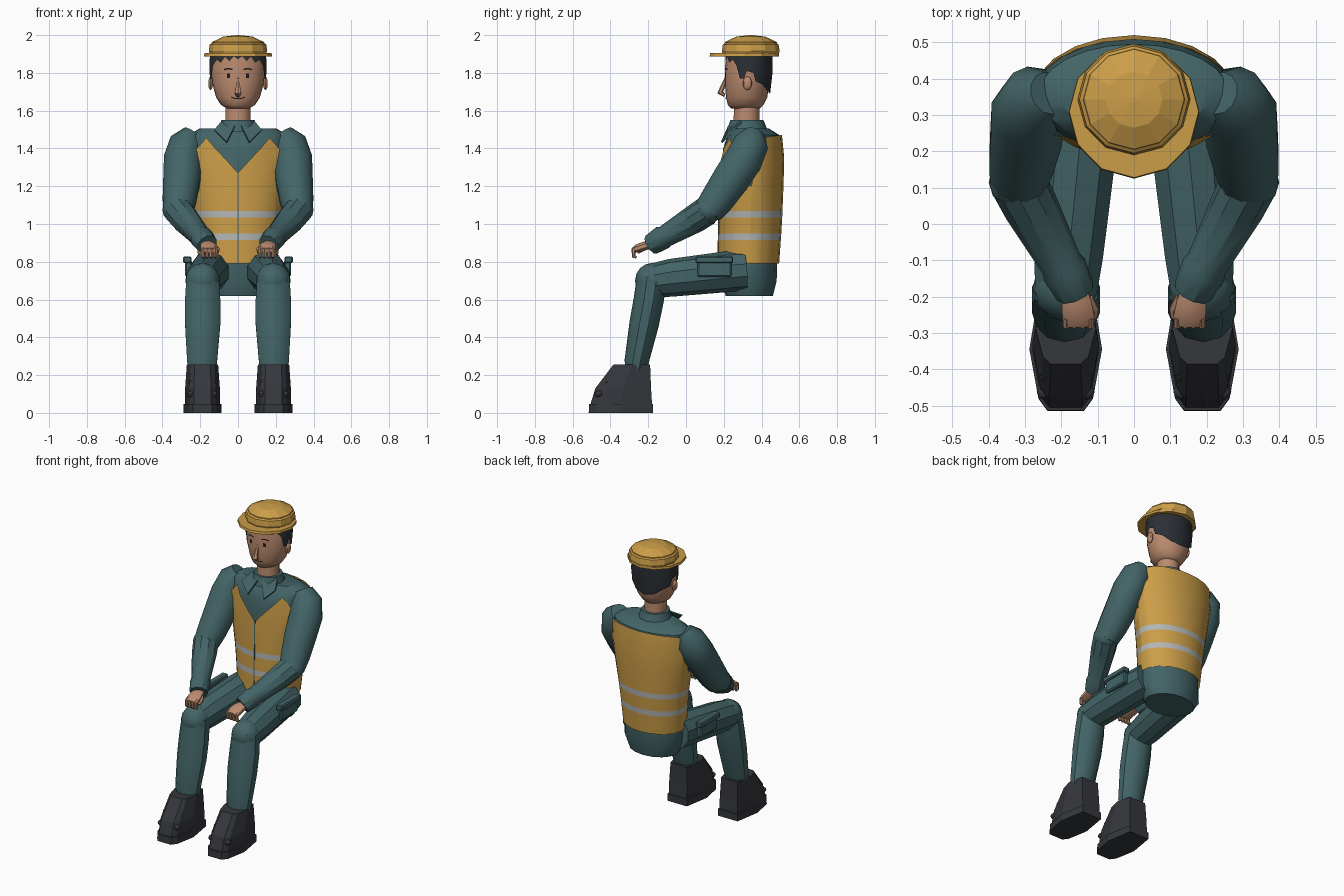
import bpy, bmesh, math
from mathutils import Vector

if "Cube" in bpy.data.objects:
    bpy.data.objects.remove(bpy.data.objects["Cube"])


def material(name, rgb):
    m = bpy.data.materials.new(name)
    m.diffuse_color = (*rgb, 1)
    m.use_nodes = True
    m.node_tree.nodes["Principled BSDF"].inputs["Base Color"].default_value = m.diffuse_color
    return m


YELLOW = material("safety yellow", (0.60, 0.34, 0.065))
TEAL = material("work teal", (0.056, 0.128, 0.135))
SKIN = material("skin", (0.50, 0.26, 0.16))
STRIPE = material("reflective grey", (0.45, 0.47, 0.46))
BOOT = material("boot black", (0.036, 0.038, 0.046))
HAIR = material("dark hair", (0.024, 0.029, 0.036))
INK = material("face ink", (0.012, 0.010, 0.010))


def finish(name, bm, mats, smooth=35):
    bmesh.ops.recalc_face_normals(bm, faces=bm.faces)
    me = bpy.data.meshes.new(name)
    bm.to_mesh(me)
    bm.free()
    ob = bpy.data.objects.new(name, me)
    bpy.context.collection.objects.link(ob)
    for m in mats:
        me.materials.append(m)
    if smooth:
        bpy.ops.object.select_all(action='DESELECT')
        bpy.context.view_layer.objects.active = ob
        ob.select_set(True)
        bpy.ops.object.shade_smooth_by_angle(angle=math.radians(smooth))
    return ob


def skin(name, rings, mats, caps=True, rule=None, smooth=35):
    """Join closed rings of points; rule(level) picks the material."""
    bm = bmesh.new()
    vs = [[bm.verts.new(p) for p in r] for r in rings]
    n = len(rings[0])
    for k in range(len(vs) - 1):
        for i in range(n):
            j = (i + 1) % n
            f = bm.faces.new((vs[k][i], vs[k][j], vs[k + 1][j], vs[k + 1][i]))
            f.material_index = rule(k) if rule else 0
    if caps:
        bm.faces.new(vs[0][::-1])
        bm.faces.new(vs[-1])
    return finish(name, bm, mats, smooth)


def limb(name, pts, radii, n, mat, smooth=35):
    """Tube through pts with (side, up) radii."""
    P = [Vector(p) for p in pts]
    rings = []
    for i, p in enumerate(P):
        t = (P[min(i + 1, len(P) - 1)] - P[max(i - 1, 0)]).normalized()
        v = t.cross(Vector((1, 0, 0))).normalized()
        u = v.cross(t)
        a, b = radii[i] if isinstance(radii[i], tuple) else (radii[i], radii[i])
        rings.append([p + u * a * math.cos(q) + v * b * math.sin(q)
                      for q in (2 * math.pi * (k + .5) / n for k in range(n))])
    return skin(name, rings, [mat], smooth=smooth)


def ball(name, c, r, mat, seg=12):
    bm = bmesh.new()
    bmesh.ops.create_uvsphere(bm, u_segments=seg, v_segments=seg // 2 + 2, radius=1)
    for v in bm.verts:
        v.co = Vector((v.co.x * r[0], v.co.y * r[1], v.co.z * r[2])) + Vector(c)
    return finish(name, bm, [mat])


def box(name, c, size, mat, bevel=0.0):
    bm = bmesh.new()
    bmesh.ops.create_cube(bm, size=1)
    for v in bm.verts:
        v.co = Vector((v.co.x * size[0], v.co.y * size[1], v.co.z * size[2])) + Vector(c)
    if bevel:
        bmesh.ops.bevel(bm, geom=bm.edges[:], offset=bevel, segments=1, affect='EDGES')
    return finish(name, bm, [mat], 0)


def section(table, z):
    """Interpolate (z, y_front, y_back, half_width) rows."""
    z = min(max(z, table[0][0]), table[-1][0])
    for a, b in zip(table, table[1:]):
        if z <= b[0]:
            t = (z - a[0]) / (b[0] - a[0])
            return [a[i] + (b[i] - a[i]) * t for i in (1, 2, 3)]


def around(table, deg, z, grow=0.0):
    """Point on an oval section; 0 degrees is the front."""
    y0, y1, rx = section(table, z)
    q = math.radians(deg)
    return Vector(((rx + grow) * math.sin(q),
                   (y0 + y1) / 2 - ((y1 - y0) / 2 + grow) * math.cos(q), z))


def ovals(table, n, grow=0.0):
    return [[around(table, 360 * i / n, r[0], grow) for i in range(n)] for r in table]


def mirrored(cols):
    return cols + [(-c[0],) + tuple(c[1:]) for c in cols[-2:0:-1]]


# shirt body and hips
BODY = [(.79, .17, .49, .205), (1.0, .175, .505, .225), (1.25, .18, .515, .265),
        (1.4, .187, .518, .285), (1.47, .21, .505, .272)]
skin("shirt_body", ovals(BODY + [(1.505, .25, .45, .215)], 24, -.01), [TEAL])
skin("hips", ovals([(.62, .21, .46, .165), (.70, .185, .48, .20), (.80, .18, .483, .20)], 16), [TEAL])

# vest: columns run from hem to a shaped neckline and armholes
cols = [(0, 1.27)]
for d in (12, 25, 37):
    cols.append((d, 1.27 + 1.12 * .278 * math.sin(math.radians(d))))
cols += [(52, 1.39), (66, 1.24), (90, 1.20), (104, 1.42), (112, 1.455), (128, 1.465),
         (145, 1.468), (162, 1.47), (180, 1.47)]
cols = mirrored(cols)
hem = [.79, .915, .95, 1.035, 1.07]
levels = [[around(BODY, d, z, .003) for d, top in cols] for z in hem]
for t in (.35, .7, 1):
    levels.append([around(BODY, d, 1.07 + (top - 1.07) * t, .003) for d, top in cols])
skin("vest", levels, [YELLOW, STRIPE], False, lambda k: 1 if k in (1, 3) else 0, 25)
limb("vest_zipper", [(0, section(BODY, z)[0] - .002, z) for z in (.79, 1.0, 1.25, 1.275)],
     [(.005, .004)] * 4, 4, TEAL, 0)

# neck, collar band and collar flaps
skin("neck", ovals([(1.49, .25, .39, .07), (1.64, .255, .39, .068)], 14), [SKIN])
skin("collar_band", ovals([(1.49, .215, .435, .105), (1.55, .235, .41, .088)], 12), [TEAL])
for s in (1, -1):
    bm = bmesh.new()
    pts = [(.088, .29, 1.545), (.015, .225, 1.525), (.06, .185, 1.435), (.125, .215, 1.50)]
    bm.faces.new([bm.verts.new((s * x, y, z)) for x, y, z in pts])
    ob = finish("collar_flap", bm, [TEAL], 0)
    ob.modifiers.new("thickness", 'SOLIDIFY').thickness = .01

# head
HEAD = [(1.612, .24, .39, .06), (1.63, .222, .41, .09), (1.67, .212, .43, .116),
        (1.75, .205, .443, .138), (1.83, .207, .447, .143), (1.90, .212, .447, .138)]
skin("head", ovals(HEAD, 24), [SKIN], smooth=50)
limb("nose", [(0, .212, 1.775), (0, .193, 1.725), (0, .181, 1.695), (0, .205, 1.68)],
     [(.008, .006), (.013, .012), (.02, .016), (.012, .008)], 6, SKIN)

# hair: jagged fringe, sideburns and a low back
fringe = [(0, 1.872), (9, 1.888), (18, 1.862), (28, 1.885), (38, 1.855), (50, 1.87),
          (62, 1.84), (72, 1.77), (82, 1.77), (88, 1.81), (104, 1.80), (110, 1.755),
          (128, 1.74), (150, 1.705), (180, 1.69)]
fringe = mirrored(fringe)
skin("hair", [[around(HEAD, d, z + (1.9 - z) * t, .004 + .008 * min(abs(d) / 120, 1))
               for d, z in fringe] for t in (0, .5, 1)], [HAIR], False)


def face_mark(name, pts, width):
    """Thin painted strip following the face; pts are (x, z)."""
    bm = bmesh.new()
    rows = []
    for x, z in pts:
        row = []
        for dz in (-width / 2, width / 2):
            y0, y1, rx = section(HEAD, z + dz)
            y = (y0 + y1) / 2 - (y1 - y0) / 2 * math.sqrt(1 - (x / rx) ** 2)
            row.append(bm.verts.new((x, y - .004, z + dz)))
        rows.append(row)
    for a, b in zip(rows, rows[1:]):
        bm.faces.new((a[0], b[0], b[1], a[1]))
    finish(name, bm, [INK], 0)


face_mark("mouth", [(-.037, 1.672), (-.015, 1.664), (0, 1.666), (.015, 1.664), (.037, 1.672)], .006)
for s in (1, -1):
    face_mark("eyebrow", [(s * .03, 1.818), (s * .05, 1.823), (s * .075, 1.817)], .008)
    face_mark("eye", [(s * .042, 1.785), (s * .05, 1.785), (s * .058, 1.785)], .024)
    ball("ear", (s * .145, .325, 1.745), (.013, .024, .036), SKIN, 10)

# hard hat
skin("hat_brim", ovals([(1.888, .125, .492, .18), (1.904, .128, .492, .178)], 12), [YELLOW], smooth=0)
skin("hat_crown", ovals([(1.90, .195, .49, .147), (1.915, .19, .496, .155), (1.95, .195, .49, .15),
                         (1.957, .205, .482, .14), (1.963, .206, .481, .138),
                         (1.992, .265, .42, .078), (2.0, .335, .35, .008)], 12), [YELLOW], smooth=0)

for s in (1, -1):
    def X(*pts):
        return [(s * p[0], p[1], p[2]) for p in pts]

    # sleeves, elbow and cuff
    limb("upper_arm", X((.235, .36, 1.475), (.27, .345, 1.425), (.292, .305, 1.34), (.297, .24, 1.24),
                        (.31, .165, 1.13), (.318, .115, 1.065)),
         [.06, .095, .104, .102, .092, .08], 12, TEAL, 50)
    ball("elbow", (s * .316, .115, 1.075), (.084, .075, .075), TEAL)
    limb("forearm", X((.316, .11, 1.07), (.285, .05, 1.03), (.20, -.11, .935), (.192, -.125, .928),
                      (.162, -.185, .89)),
         [.078, .076, .058, .064, .056], 10, TEAL)
    # hand with curled fingers
    limb("palm", X((.165, -.175, .893), (.158, -.215, .885), (.153, -.255, .872), (.152, -.28, .862)),
         [(.036, .024), (.044, .025), (.048, .024), (.042, .014)], 8, SKIN)
    for i in range(4):
        x = .119 + .0225 * i
        limb("finger", X((x, -.258, .878), (x, -.279, .865), (x, -.276, .828), (x, -.262, .824)),
             [.010, .011, .010, .008], 6, SKIN)
    limb("thumb", X((.125, -.205, .88), (.109, -.235, .865), (.11, -.258, .85)),
         [.014, .013, .009], 6, SKIN)

    # trouser leg
    limb("thigh", X((.142, .315, .755), (.15, .22, .748), (.18, -.08, .715), (.187, -.18, .70)),
         [.105, .108, .10, .09], 10, TEAL)
    ball("knee", (s * .187, -.175, .70), (.092, .095, .095), TEAL)
    limb("shin", X((.187, -.18, .72), (.187, -.197, .60), (.187, -.222, .47), (.19, -.262, .27),
                   (.19, -.27, .20)),
         [(.09, .08), (.098, .08), (.098, .078), (.083, .064), (.07, .05)], 10, TEAL)
    box("pocket", (s * .262, .15, .765), (.035, .18, .09), TEAL, .008)
    box("pocket_flap", (s * .268, .15, .81), (.045, .20, .035), TEAL, .006)

    # boot with side studs
    plan = [(.5, 0), (.75, .1), (1, .5), (.72, 1), (-.72, 1), (-1, .5), (-.75, .1), (-.5, 0)]
    rows = [(0, -.515, -.175, .10), (.046, -.513, -.175, .10), (.048, -.505, -.18, .092),
            (.13, -.48, -.185, .092), (.255, -.385, -.19, .083)]
    skin("boot", [[(s * .188 + px * r, y0 + (y1 - y0) * t, z) for px, t in plan]
                  for z, y0, y1, r in rows], [BOOT], smooth=0)
    for dx in (-.06, .06):
        ball("boot_stud", (s * .188 + dx, -.462, .1), (.02, .022, .018), BOOT, 8)
        ball("boot_eyelet", (s * .188 + dx, -.42, .165), (.012, .012, .012), BOOT, 8)
